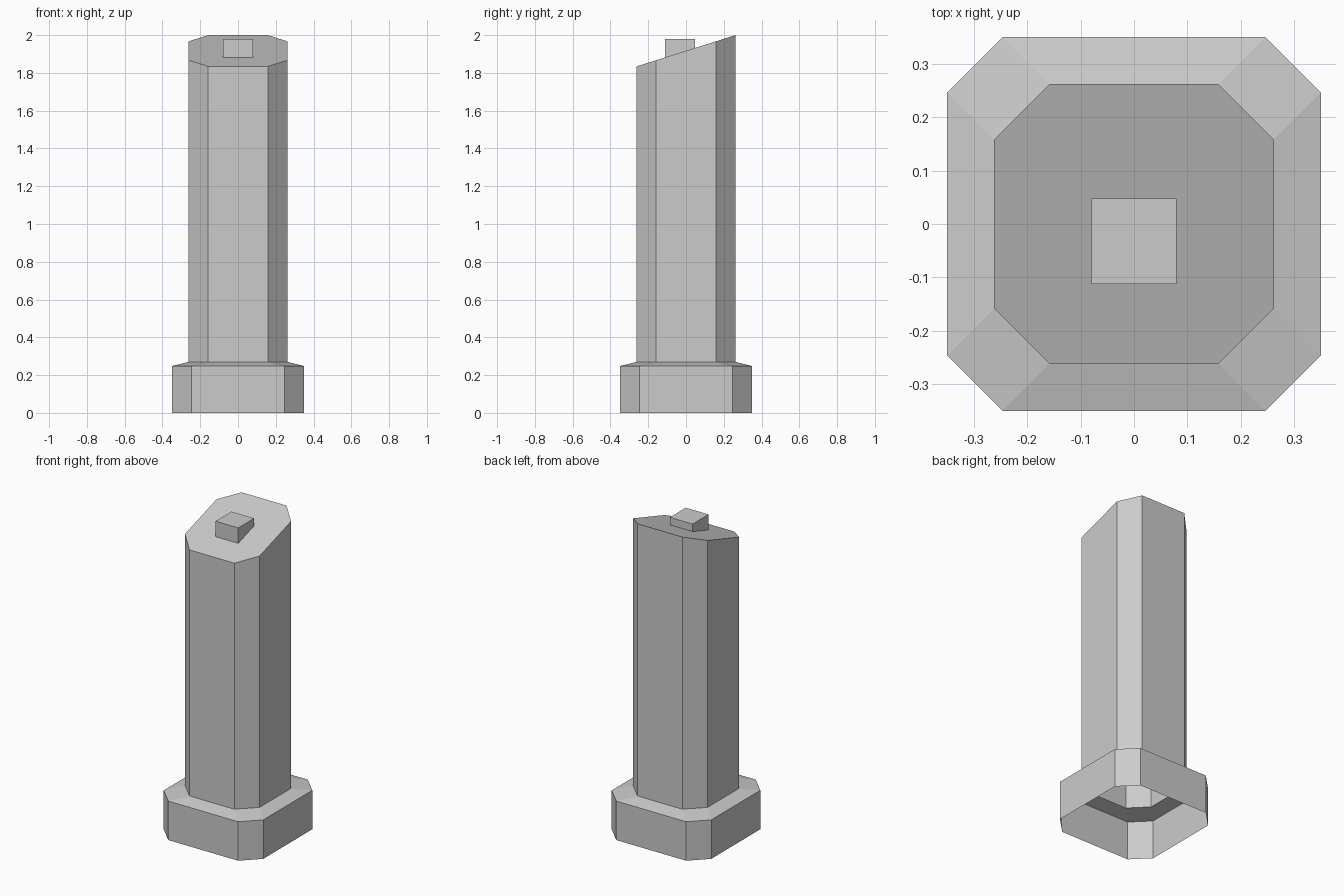
import bpy
import bmesh

if "Cube" in bpy.data.objects:
    bpy.data.objects.remove(bpy.data.objects["Cube"])


def slope(y):
    """Height of the slanted top at depth y."""
    return 1.917 + 0.316 * y


def octagon(half, flat):
    """Chamfered square outline, counter-clockwise."""
    return [(half, -flat), (half, flat), (flat, half), (-flat, half),
            (-half, flat), (-half, -flat), (-flat, -half), (flat, -half)]


def loft(name, rings):
    """Skin stacked rings, cap the top and leave the bottom open."""
    bm = bmesh.new()
    loops = [[bm.verts.new(p) for p in ring] for ring in rings]
    for low, high in zip(loops, loops[1:]):
        n = len(low)
        for i in range(n):
            j = (i + 1) % n
            bm.faces.new((low[i], low[j], high[j], high[i]))
    bm.faces.new(loops[-1])
    mesh = bpy.data.meshes.new(name)
    bm.to_mesh(mesh)
    bm.free()
    obj = bpy.data.objects.new(name, mesh)
    bpy.context.collection.objects.link(obj)
    return obj


# Hollow post: wide foot, sloped shoulder, shaft with slanted top
foot = octagon(0.35, 0.246)
shaft = octagon(0.262, 0.158)
loft("post_body", [
    [(x, y, 0) for x, y in foot],
    [(x, y, 0.248) for x, y in foot],
    [(x, y, 0.27) for x, y in shaft],
    [(x, y, slope(y)) for x, y in shaft],
])

# Square block standing on the slanted top
square = [(0.08, -0.112), (0.08, 0.048), (-0.08, 0.048), (-0.08, -0.112)]
loft("top_block", [
    [(x, y, slope(y)) for x, y in square],
    [(x, y, 1.98) for x, y in square],
])
